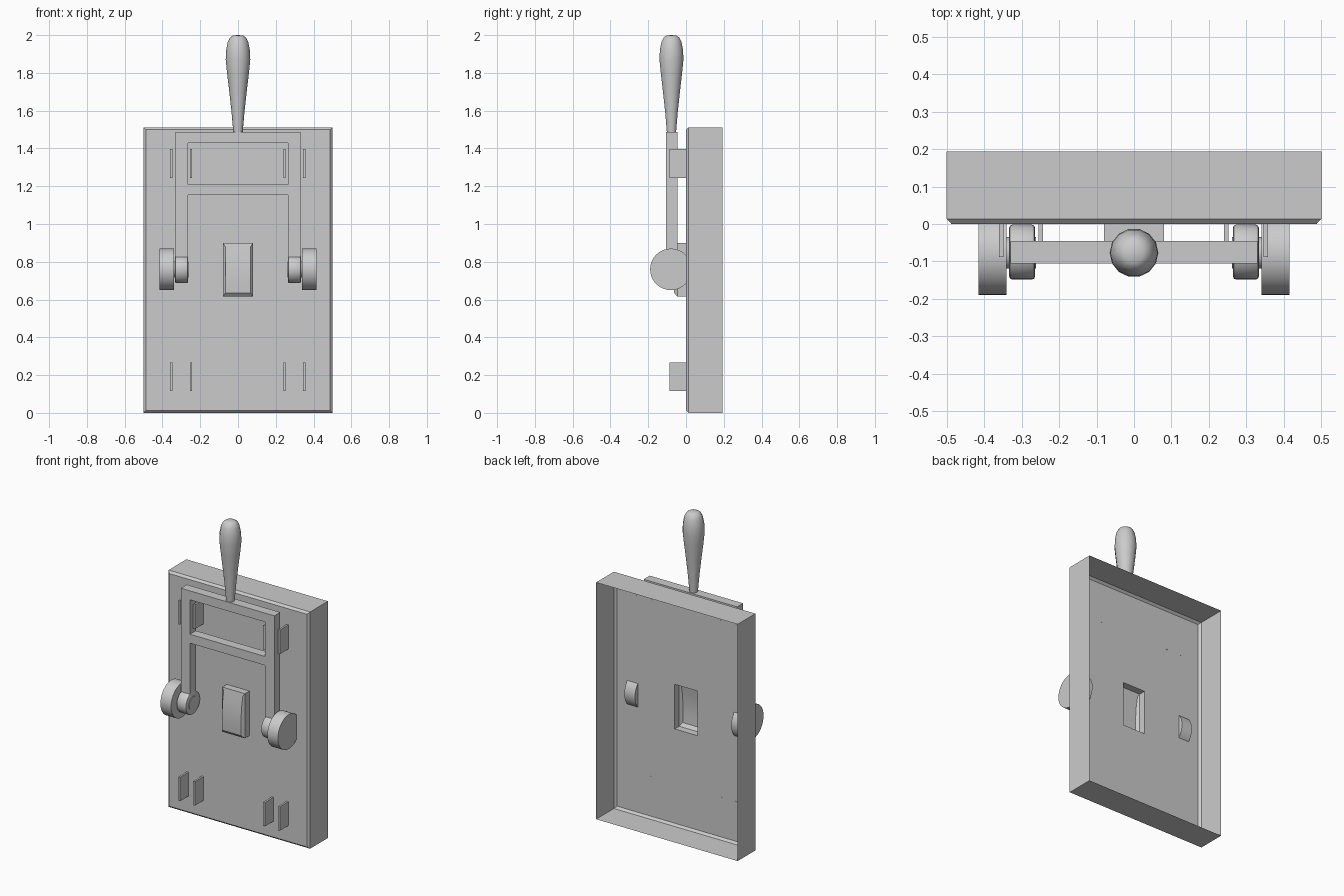
import bpy, bmesh, math
from mathutils import Matrix

if "Cube" in bpy.data.objects:
    bpy.data.objects.remove(bpy.data.objects["Cube"])


def finish(name, bm, smooth=False):
    bmesh.ops.recalc_face_normals(bm, faces=bm.faces[:])
    me = bpy.data.meshes.new(name)
    bm.to_mesh(me)
    bm.free()
    ob = bpy.data.objects.new(name, me)
    bpy.context.collection.objects.link(ob)
    if smooth:
        bpy.ops.object.select_all(action='DESELECT')
        ob.select_set(True)
        bpy.context.view_layer.objects.active = ob
        bpy.ops.object.shade_smooth_by_angle(angle=math.radians(35))
    return ob


def rect_ring(bm, hw, z0, z1, y_low, y_high):
    pts = [(-hw, y_low, z0), (hw, y_low, z0), (hw, y_high, z1), (-hw, y_high, z1)]
    return [bm.verts.new(p) for p in pts]


def bridge(bm, a, b):
    n = len(a)
    for i in range(n):
        bm.faces.new((a[i], a[(i + 1) % n], b[(i + 1) % n], b[i]))


def box(name, x0, x1, y0, y1, z0, z1):
    bm = bmesh.new()
    m = (Matrix.Translation(((x0 + x1) / 2, (y0 + y1) / 2, (z0 + z1) / 2))
         @ Matrix.Diagonal((x1 - x0, y1 - y0, z1 - z0, 1)))
    bmesh.ops.create_cube(bm, size=1, matrix=m)
    return finish(name, bm)


def disc(name, x0, x1, r, y, z, bevel=0):
    bm = bmesh.new()
    m = Matrix.Translation(((x0 + x1) / 2, y, z)) @ Matrix.Rotation(math.pi / 2, 4, 'Y')
    bmesh.ops.create_cone(bm, cap_ends=True, segments=32, radius1=r, radius2=r,
                          depth=abs(x1 - x0), matrix=m)
    if bevel:
        rims = [e for e in bm.edges if abs(e.verts[0].co.x - e.verts[1].co.x) < 1e-5]
        bmesh.ops.bevel(bm, geom=rims, offset=bevel, segments=2, profile=0.5, affect='EDGES')
    return finish(name, bm, True)


# Back plate: open-backed shell, chamfered front, hole behind the rocker
bm = bmesh.new()
rings = [rect_ring(bm, 0.5, 0, 1.512, 0.193, 0.193),
         rect_ring(bm, 0.5, 0, 1.512, 0.014, 0.014),
         rect_ring(bm, 0.487, 0.013, 1.499, 0, 0),
         rect_ring(bm, 0.08, 0.615, 0.9, 0, 0)]
for a, b in zip(rings, rings[1:]):
    bridge(bm, a, b)
finish("back_plate", bm)

# Centre rocker: hollow, chamfered, with a gently bowed face
bm = bmesh.new()
base = rect_ring(bm, 0.08, 0.615, 0.9, 0, 0)
rim = rect_ring(bm, 0.08, 0.615, 0.9, -0.045, -0.045)
bridge(bm, base, rim)
rows = []
for z, y in ((0.635, -0.063), (0.69, -0.066), (0.75, -0.065), (0.82, -0.059), (0.88, -0.048)):
    rows.append((bm.verts.new((-0.067, y, z)), bm.verts.new((0.067, y, z))))
for (a, b), (c, d) in zip(rows, rows[1:]):
    bm.faces.new((a, b, d, c))
bm.faces.new((rim[0], rim[1], rows[0][1], rows[0][0]))
bm.faces.new((rim[3], rim[2], rows[-1][1], rows[-1][0]))
bm.faces.new([rim[0], rim[3]] + [r[0] for r in reversed(rows)])
bm.faces.new([rim[1], rim[2]] + [r[1] for r in reversed(rows)])
finish("rocker", bm, True)

# Contact clips, two pairs above and two below
for x in (-0.354, -0.249, 0.246, 0.351):
    for z0, z1 in ((0.115, 0.268), (1.243, 1.397)):
        box("contact_clip", x - 0.006, x + 0.006, -0.088, 0.002, z0, z1)

# Forked blade: one outline with a window, extruded front to back
bm = bmesh.new()
xs = (-0.33, -0.266, 0.266, 0.33)
zs = (0.76, 1.153, 1.21, 1.43, 1.487)
grid = [[bm.verts.new((x, -0.105, z)) for x in xs] for z in zs]
for j in range(4):
    for i in range(3):
        if (j, i) not in ((0, 1), (2, 1)):
            bm.faces.new((grid[j][i], grid[j][i + 1], grid[j + 1][i + 1], grid[j + 1][i]))
ext = bmesh.ops.extrude_face_region(bm, geom=bm.faces[:], use_keep_orig=True)
bmesh.ops.translate(bm, vec=(0, 0.06, 0),
                    verts=[v for v in ext["geom"] if isinstance(v, bmesh.types.BMVert)])
bmesh.ops.dissolve_limit(bm, angle_limit=0.01, verts=bm.verts[:], edges=bm.edges[:])
finish("forked_blade", bm)

# Pivots on both sides: inner hub, pin, large outer wheel
for s in (-1, 1):
    disc("pivot_hub", s * 0.264, s * 0.333, 0.073, -0.075, 0.76, 0.008)
    disc("pivot_pin", s * 0.261, s * 0.345, 0.042, -0.077, 0.76)
    disc("pivot_wheel", s * 0.34, s * 0.415, 0.11, -0.08, 0.76)

# Turned handle
bm = bmesh.new()
sides = 14
profile = ((0.025, 1.485), (0.034, 1.59), (0.046, 1.7), (0.058, 1.8), (0.065, 1.87),
           (0.063, 1.92), (0.054, 1.965), (0.042, 1.988), (0.026, 1.998))
prev = None
for r, z in profile:
    ring = [bm.verts.new((r * math.cos(2 * math.pi * i / sides),
                          -0.077 + r * math.sin(2 * math.pi * i / sides), z))
            for i in range(sides)]
    if prev:
        bridge(bm, prev, ring)
    else:
        bm.faces.new(ring)
    prev = ring
tip = bm.verts.new((0, -0.077, 2.0))
for i in range(sides):
    bm.faces.new((prev[i], prev[(i + 1) % sides], tip))
finish("handle", bm, True)
